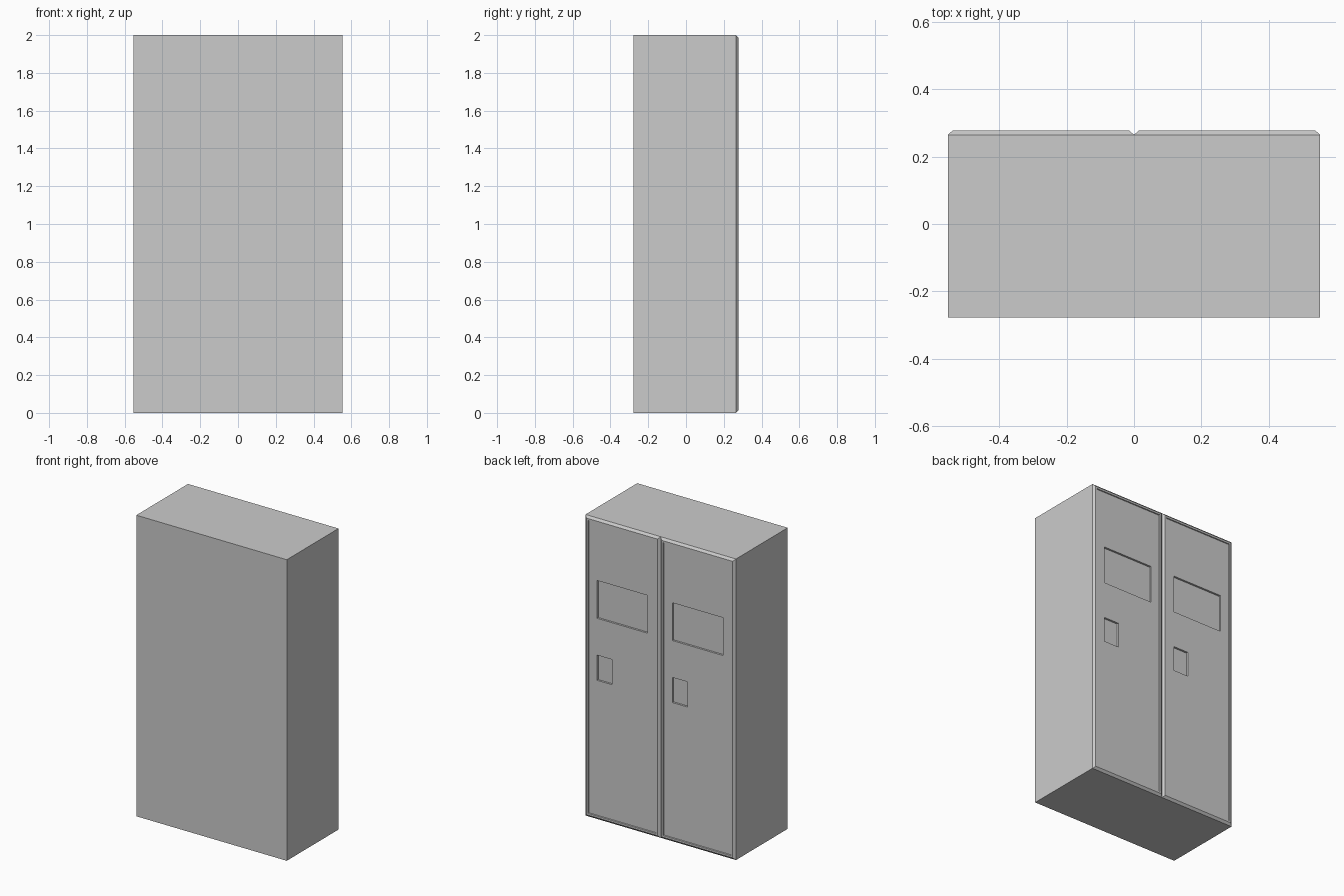
import bpy, bmesh

if "Cube" in bpy.data.objects:
    bpy.data.objects.remove(bpy.data.objects["Cube"])

W, H = 0.553, 2.0                      # half width, height
BACK, SEAM, RIM, PANEL, POCKET = -0.278, 0.265, 0.278, 0.272, 0.259


def finish(bm, name):
    bmesh.ops.remove_doubles(bm, verts=bm.verts, dist=1e-5)
    me = bpy.data.meshes.new(name)
    bm.to_mesh(me)
    bm.free()
    ob = bpy.data.objects.new(name, me)
    bpy.context.collection.objects.link(ob)
    return ob


def rect(x0, x1, z0, z1, y):
    # corners wound so that the face points to +y
    return [(x0, y, z0), (x0, y, z1), (x1, y, z1), (x1, y, z0)]


def face(bm, pts):
    bm.faces.new([bm.verts.new(p) for p in pts])


def ring(bm, a, b):
    # band of quads joining an outer rectangle to an inner one
    for i in range(4):
        j = (i + 1) % 4
        face(bm, (a[i], a[j], b[j], b[i]))


# Cabinet shell: five sided, the doors close the +y side
bm = bmesh.new()
far, near = rect(-W, W, 0, H, SEAM), rect(-W, W, 0, H, BACK)
ring(bm, near, far)
face(bm, near[::-1])
bmesh.ops.remove_doubles(bm, verts=bm.verts, dist=1e-5)
bmesh.ops.recalc_face_normals(bm, faces=bm.faces)
finish(bm, "cabinet_body")


def door(name, x0):
    bm = bmesh.new()
    # bevelled rim stepping down to the panel: (inset, y)
    steps = [(0, SEAM), (0.015, RIM), (0.027, RIM), (0.029, PANEL)]
    loops = [rect(x0 + d, x0 + W - d, d, H - d, y) for d, y in steps]
    for a, b in zip(loops, loops[1:]):
        ring(bm, a, b)
    # panel grid, leaving the window and handle pockets sunken
    d = steps[-1][0]
    xs = [x0 + v for v in (d, 0.092, 0.353, 0.463, W - d)]
    zs = [d, 0.925, 1.092, 1.337, 1.588, H - d]
    for i in range(4):
        for k in range(5):
            r = (xs[i], xs[i + 1], zs[k], zs[k + 1])
            if not ((k == 3 and i in (1, 2)) or (k == 1 and i == 2)):
                face(bm, rect(*r, PANEL))
    for px0, px1, pz0, pz1 in ((xs[1], xs[3], zs[3], zs[4]),
                               (xs[2], xs[3], zs[1], zs[2])):
        floor = rect(px0, px1, pz0, pz1, POCKET)
        ring(bm, rect(px0, px1, pz0, pz1, PANEL), floor)
        face(bm, floor)
    bmesh.ops.remove_doubles(bm, verts=bm.verts, dist=1e-5)
    # merge coplanar panel cells into clean faces
    bmesh.ops.dissolve_limit(bm, angle_limit=0.01, verts=bm.verts, edges=bm.edges)
    finish(bm, name)


door("door_left", -W)
door("door_right", 0.0)
